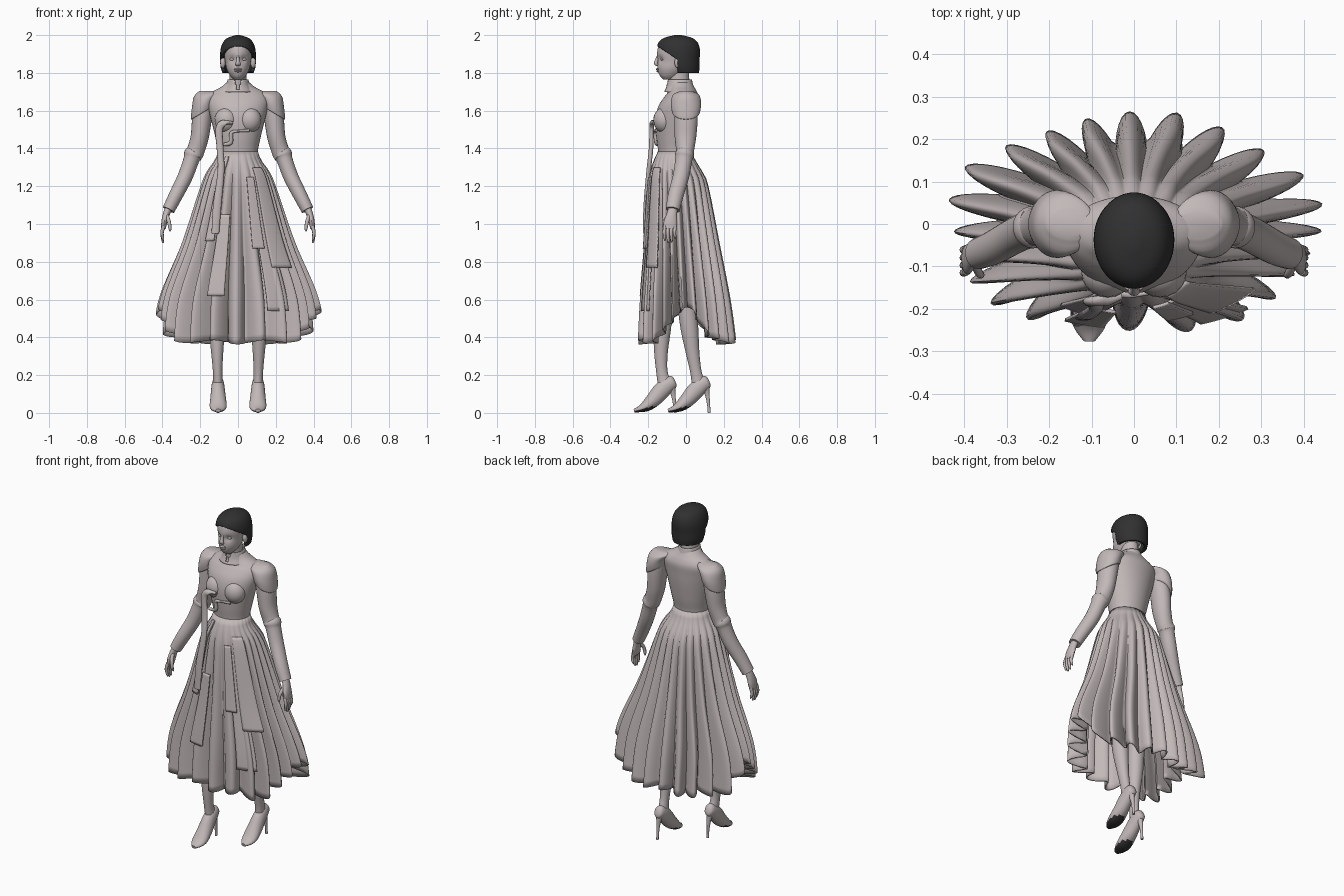
import bpy, bmesh, math
from mathutils import Vector

if "Cube" in bpy.data.objects:
    bpy.data.objects.remove(bpy.data.objects["Cube"])


def material(name, rgb):
    m = bpy.data.materials.new(name)
    m.use_nodes = True
    m.diffuse_color = (*rgb, 1)
    m.node_tree.nodes["Principled BSDF"].inputs["Base Color"].default_value = (*rgb, 1)
    return m


CLAY = material("pale_clay", (0.54, 0.48, 0.48))
DARK = material("dark_hair", (0.03, 0.03, 0.03))


def spline(pts, steps=4):
    """Catmull-Rom samples through tuples of any length."""
    p = [pts[0], *pts, pts[-1]]
    out = []
    for i in range(1, len(p) - 2):
        for k in range(steps):
            t = k / steps
            out.append(tuple(
                b + 0.5 * t * (c - a + t * (2*a - 5*b + 4*c - d + t * (3*(b - c) + d - a)))
                for a, b, c, d in zip(p[i-1], p[i], p[i+1], p[i+2])))
    return out + [tuple(pts[-1])]


def finish(name, bm, mat=CLAY, angle=45, thick=0):
    bmesh.ops.recalc_face_normals(bm, faces=bm.faces)
    me = bpy.data.meshes.new(name)
    bm.to_mesh(me)
    bm.free()
    me.materials.append(mat)
    ob = bpy.data.objects.new(name, me)
    bpy.context.collection.objects.link(ob)
    if thick:
        mod = ob.modifiers.new("thickness", "SOLIDIFY")
        mod.thickness, mod.offset = thick, -1
    bpy.ops.object.select_all(action="DESELECT")
    ob.select_set(True)
    bpy.context.view_layer.objects.active = ob
    bpy.ops.object.shade_smooth_by_angle(angle=math.radians(angle))
    return ob


def bridge(bm, rows, closed=True):
    n = len(rows[0])
    for r, q in zip(rows, rows[1:]):
        for i in range(n if closed else n - 1):
            j = (i + 1) % n
            bm.faces.new((r[i], r[j], q[j], q[i]))


def tube_mesh(pts, seg=24, flat=False, caps=True, steps=4):
    """Oval tube; each point is x, y, z, half width, half depth."""
    bm = bmesh.new()
    path = spline(pts, steps)
    rows = []
    for i, (x, y, z, rx, ry) in enumerate(path):
        t = Vector(path[min(i + 1, len(path) - 1)][:3]) - Vector(path[max(i - 1, 0)][:3])
        t = Vector((0, 0, 1)) if flat else t.normalized()
        side = Vector((1, 0, 0))
        side = (side - t * side.dot(t)).normalized()
        other = t.cross(side)
        rows.append([bm.verts.new(Vector((x, y, z)) + side * rx * math.cos(a) + other * ry * math.sin(a))
                     for a in (2 * math.pi * k / seg for k in range(seg))])
    bridge(bm, rows)
    if caps:
        bm.faces.new(rows[0])
        bm.faces.new(rows[-1])
    return bm


def tube(name, pts, mat=CLAY, **kw):
    return finish(name, tube_mesh(pts, **kw), mat)


def column(pts):
    """Centred rings given as z, y, half width, half depth."""
    return [(0, y, z, rx, ry) for z, y, rx, ry in pts]


def blob(name, loc, size):
    bm = bmesh.new()
    bmesh.ops.create_uvsphere(bm, u_segments=20, v_segments=12, radius=1)
    for v in bm.verts:
        v.co = Vector(loc) + Vector(a * b for a, b in zip(v.co, size))
    return finish(name, bm)


# Head with eye sockets
head = tube_mesh(column([(1.765, -.09, .022, .03), (1.785, -.083, .042, .056), (1.82, -.07, .06, .08),
                         (1.86, -.05, .068, .1), (1.9, -.045, .074, .108), (1.94, -.04, .074, .106),
                         (1.975, -.04, .058, .08), (1.992, -.04, .025, .035)]), seg=48, flat=True)
for v in head.verts:
    if v.co.y < -.08:
        d = (abs(v.co.x) - .03) ** 2 + (v.co.z - 1.872) ** 2
        v.co.y += .014 * math.exp(-d / .00025)
finish("head", head)
tube("nose", [(0, -.148, 1.89, .006, .006), (0, -.156, 1.865, .009, .009),
              (0, -.159, 1.85, .014, .01), (0, -.15, 1.84, .012, .006)], seg=16)
blob("upper_lip", (0, -.15, 1.819, ), (.022, .009, .006))
blob("lower_lip", (0, -.148, 1.809), (.018, .009, .006))
for s, side in ((1, "left"), (-1, "right")):
    blob(side + "_eye", (s * .03, -.127, 1.872), (.015, .008, .007))
    blob(side + "_ear", (s * .08, -.045, 1.855), (.014, .016, .03))

# Bobbed hair, cut open around the face
hair = tube_mesh(column([(1.80, -.02, .083, .088), (1.83, -.028, .092, .1), (1.87, -.036, .095, .108),
                         (1.92, -.04, .093, .114), (1.96, -.042, .08, .104), (1.985, -.042, .056, .075),
                         (2.0, -.042, .012, .018)]), seg=48, flat=True, caps=False)
hair.faces.new([v for v in hair.verts][-48:])
for co, no in (((0, -.045, 1.87), (0, 1, 0)), ((0, -.045, 1.87), (0, 1, 1.5))):
    bmesh.ops.bisect_plane(hair, geom=hair.verts[:] + hair.edges[:] + hair.faces[:], plane_co=co, plane_no=no)
face_gap = [f for f in hair.faces
            if f.calc_center_median().y < -.045 - max(0, f.calc_center_median().z - 1.87) * 1.5]
bmesh.ops.delete(hair, geom=face_gap, context="FACES")
finish("hair", hair, DARK, thick=.018)

# Neck, collar and bodice
tube("neck", column([(1.68, -.03, .06, .06), (1.74, -.035, .048, .055), (1.8, -.04, .045, .055),
                     (1.84, -.04, .045, .05)]), flat=True)
collar = tube_mesh(column([(1.70, -.03, .085, .085), (1.73, -.032, .066, .072),
                           (1.765, -.034, .055, .065)]), seg=48, flat=True, caps=False)
notch = [f for f in collar.faces if f.calc_center_median().y < -.07
         and abs(f.calc_center_median().x) < (f.calc_center_median().z - 1.69) * .25]
bmesh.ops.delete(collar, geom=notch, context="FACES")
finish("collar", collar, thick=.006)
tube("bodice", column([(1.28, -.055, .115, .095), (1.37, -.058, .104, .088), (1.45, -.056, .118, .1),
                       (1.55, -.052, .142, .11), (1.62, -.042, .158, .106), (1.67, -.025, .16, .092),
                       (1.70, -.018, .135, .076), (1.725, -.022, .09, .066), (1.75, -.03, .06, .06)]),
     seg=40, flat=True)

# Arms, shoulders, hands, legs and shoes
for s, side in ((1, "left"), (-1, "right")):
    def limb(name, pts, dy=0, **kw):
        return tube(side + "_" + name, [(s * x, y + dy, z, a, b) for x, y, z, a, b in pts], **kw)

    blob(side + "_bust", (s * .062, -.115, 1.55), (.062, .058, .068))
    cap = tube_mesh([(s * x, y, z, a, b) for x, y, z, a, b in
                     [(.186, 0, 1.56, .06, .07), (.186, 0, 1.57, .063, .075), (.18, 0, 1.62, .064, .08),
                      (.163, 0, 1.675, .07, .07), (.145, 0, 1.704, .06, .035)]], seg=32, flat=True)
    for v in cap.verts:
        v.co.z += (.235 - abs(v.co.x)) * .6 * max(0, 1.70 - v.co.z) / .14
    finish(side + "_shoulder_cap", cap)
    limb("sleeve", [(.17, 0, 1.66, .05, .06), (.19, 0, 1.56, .052, .062), (.203, -.003, 1.46, .048, .057),
                    (.225, -.005, 1.385, .047, .047), (.238, -.008, 1.365, .05, .05),
                    (.247, -.012, 1.34, .042, .045), (.28, -.027, 1.25, .04, .043),
                    (.33, -.055, 1.15, .037, .041), (.368, -.07, 1.075, .033, .037)])
    limb("palm", [(.365, -.068, 1.09, .02, .024), (.38, -.075, 1.05, .018, .028),
                  (.39, -.082, 1.01, .016, .036), (.395, -.085, .975, .012, .034)], seg=16)
    for i in range(4):
        y, drop = -.112 + i * .018, (.0, .012, .008, -.01)[i]
        limb("finger_%d" % (i + 1), [(.394, y, .99, .01, .009), (.402, y - .003, .955, .009, .009),
                                     (.398, y, .925 - drop, .007, .007), (.394, y, .912 - drop, .003, .003)], seg=10)
    limb("thumb", [(.377, -.09, 1.045, .011, .012), (.365, -.115, 1.01, .01, .01),
                   (.36, -.12, .975, .008, .008), (.36, -.12, .96, .003, .003)], seg=10)

    step = 0 if s > 0 else -.18
    legs = [(.09, -.04, 1.25, .08, .08), (.1, -.02, .9, .07, .075), (.11, .0, .62, .05, .052),
            (.112, .018, .45, .043, .047), (.11, .035, .32, .032, .036), (.108, .052, .22, .025, .03),
            (.106, .065, .16, .026, .036)]
    limb("leg", [(x, y + step * min(1, (1.25 - z) / 1.0), z, a, b) for x, y, z, a, b in legs])
    shoe = limb("shoe", [(.106, .122, .17, .012, .018), (.106, .112, .165, .026, .034),
                         (.106, .085, .15, .033, .042), (.106, .05, .118, .037, .045),
                         (.105, .01, .072, .042, .04), (.105, -.03, .037, .045, .03),
                         (.105, -.065, .02, .036, .017), (.105, -.095, .012, .014, .009)], dy=step)
    shoe.data.materials.append(DARK)
    for f in shoe.data.polygons:
        f.material_index = int(f.normal.z < -.5 and f.center.z < .035)
    limb("stiletto_heel", [(.106, .1, .15, .024, .024), (.106, .112, .1, .012, .013),
                           (.106, .12, .04, .007, .008), (.106, .123, 0, .007, .008)], dy=step, seg=14)

# Skirt outline: height, half width, front y, back y
OUTLINE = spline([(1.39, .104, -.146, .032), (1.34, .122, -.17, .048), (1.28, .165, -.19, .085),
                  (1.2, .2, -.203, .118), (.9, .302, -.225, .175), (.6, .425, -.25, .23),
                  (.35, .455, -.262, .262)], 6)
PLEATS = 24


def skirt_point(a, z, pleated=True, grow=0):
    for p, q in zip(OUTLINE, OUTLINE[1:]):
        if z >= q[0]:
            break
    t = (p[0] - z) / (p[0] - q[0])
    rx, front, back = (u + (v - u) * t for u, v in zip(p[1:], q[1:]))
    scale = 1
    if pleated:
        fall = min(1, max(0, (1.37 - z) / .9))
        fold = 1 - abs(math.cos(PLEATS / 2 * (a + .05 * math.sin(3 * a + 1))))
        scale = 1 - fall ** .7 * .3 * fold + fall * .04 * math.sin(5 * a + .6)
    return Vector(((rx * scale + grow) * math.cos(a),
                   (front + back) / 2 + ((back - front) / 2 * scale + grow) * math.sin(a), z))


def cloth(name, a0, a1, top, bottom, cols, closed=False, thick=.008, **kw):
    """Sheet of fabric following the skirt between two angles; bottom is a function of angle."""
    bm = bmesh.new()
    rows = []
    for r in range(29):
        row = []
        for c in range(cols):
            a = a0 + (a1 - a0) * c / (cols if closed else cols - 1)
            row.append(bm.verts.new(skirt_point(a, top + (bottom(a) - top) * r / 28, **kw)))
        rows.append(row)
    bridge(bm, rows, closed)
    return finish(name, bm, angle=60, thick=thick)


cloth("pleated_skirt", 0, 2 * math.pi, 1.385,
      lambda a: .375 + .18 * abs(math.cos(a)) ** 8 + .012 * math.sin(9 * a), PLEATS * 12, closed=True)

# Hanging front panels
for name, a0, a1, top, low, grow in (("left_side_panel", -60, -38, 1.3, .77, .006),
                                     ("left_pocket_panel", -76, -64, 1.25, .87, .008),
                                     ("left_lower_panel", -69, -52, 1.2, .54, .0),
                                     ("right_strip_panel", -125, -115, 1.36, .91, .006),
                                     ("right_folded_panel", -113, -100, 1.05, .62, .0)):
    cloth(name, math.radians(a0), math.radians(a1), top, lambda a: low, 10, pleated=False, grow=grow)

# Draped lapel strip and folded bodice flap
tube("lapel_strip", [(-.03, -.168, 1.535, .01, .008), (-.075, -.18, 1.535, .018, .012),
                     (-.1, -.182, 1.5, .02, .012), (-.095, -.185, 1.4, .018, .012),
                     (-.09, -.198, 1.28, .018, .012), (-.11, -.215, 1.1, .022, .01),
                     (-.12, -.22, .95, .02, .008)], seg=14)
tube("flap_fold", [(.06, -.158, 1.495, .006, .008), (0, -.166, 1.492, .006, .008), (-.035, -.163, 1.482, .01, .01),
                   (-.04, -.158, 1.43, .012, .01), (-.085, -.152, 1.42, .008, .008)], seg=12)
